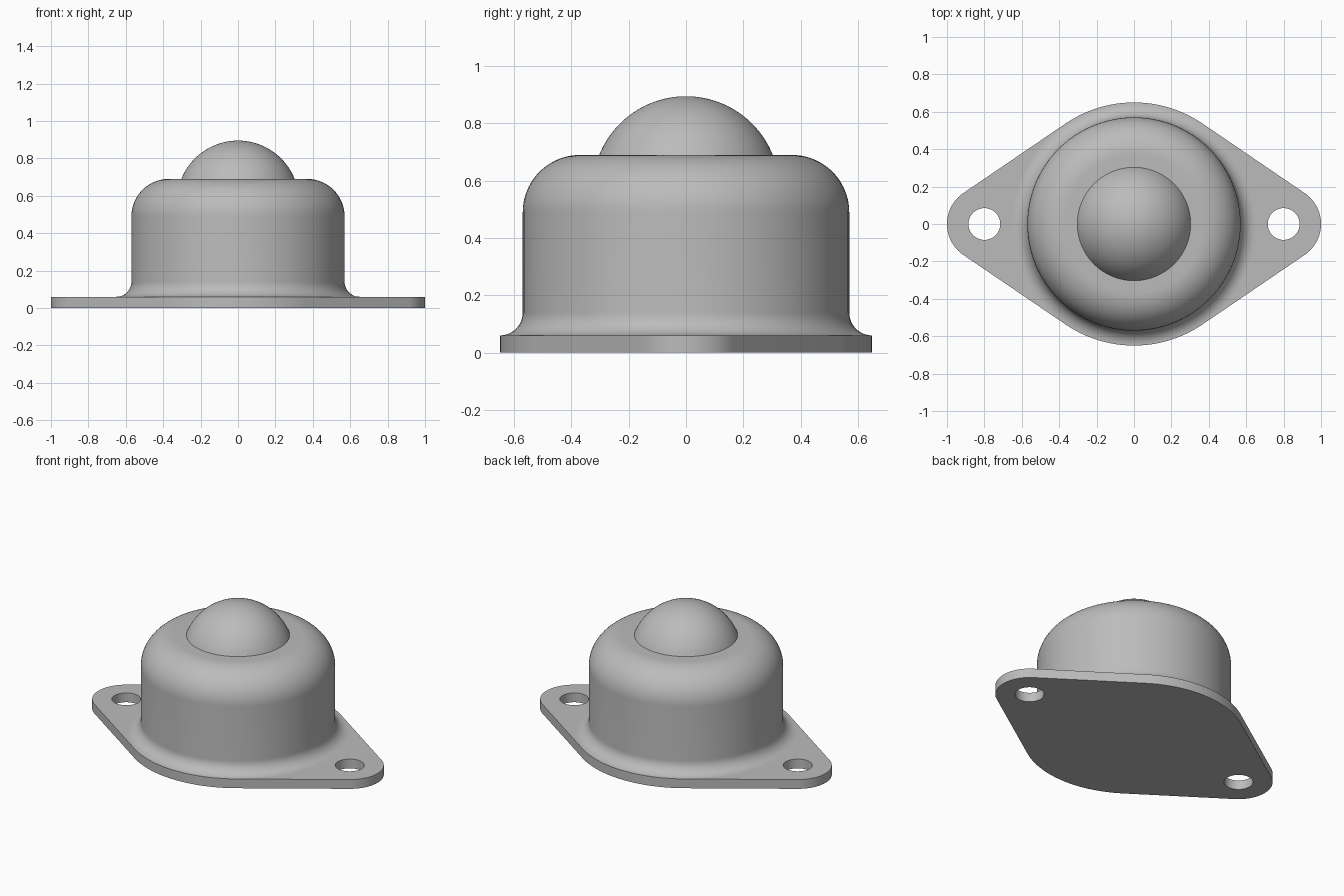
import bpy
import bmesh
from math import sin, cos, acos, pi, radians
from mathutils import Matrix

cube = bpy.data.objects.get("Cube")
if cube:
    bpy.data.objects.remove(cube, do_unlink=True)

# One plain grey metal for the whole part
steel = bpy.data.materials.new("grey_metal")
steel.use_nodes = True
GREY = (0.50, 0.50, 0.50, 1)
steel.diffuse_color = GREY
steel.node_tree.nodes["Principled BSDF"].inputs["Base Color"].default_value = GREY

PLATE_TOP, BODY_TOP, BALL_TOP = 0.06, 0.69, 0.895
BODY_R, FLANGE_R, MOUTH_R = 0.57, 0.65, 0.303
EAR_X, EAR_R, HOLE_R = 0.80, 0.20, 0.085


def arc(cx, cy, r, a0, a1, n):
    return [(cx + r * cos(a0 + (a1 - a0) * i / n),
             cy + r * sin(a0 + (a1 - a0) * i / n)) for i in range(n + 1)]


def finish(obj, angle=30):
    obj.data.materials.clear()
    obj.data.materials.append(steel)
    bpy.ops.object.select_all(action="DESELECT")
    obj.select_set(True)
    bpy.context.view_layer.objects.active = obj
    bpy.ops.object.shade_smooth_by_angle(angle=radians(angle))


def link_mesh(name, bm):
    bmesh.ops.remove_doubles(bm, verts=bm.verts, dist=1e-4)
    bmesh.ops.recalc_face_normals(bm, faces=bm.faces)
    mesh = bpy.data.meshes.new(name)
    bm.to_mesh(mesh)
    bm.free()
    obj = bpy.data.objects.new(name, mesh)
    bpy.context.collection.objects.link(obj)
    finish(obj)
    return obj


def lathe(name, profile, steps=96):
    bm = bmesh.new()
    verts = [bm.verts.new((r, 0, z)) for r, z in profile]
    edges = [bm.edges.new(pair) for pair in zip(verts, verts[1:])]
    bmesh.ops.spin(bm, geom=verts + edges, cent=(0, 0, 0), axis=(0, 0, 1),
                   angle=2 * pi, steps=steps, use_merge=False)
    obj = link_mesh(name, bm)
    # Make sure the open shells face outwards
    bm = bmesh.new()
    bm.from_mesh(obj.data)
    if sum(f.normal.dot(f.calc_center_median()) * f.calc_area() for f in bm.faces) < 0:
        bmesh.ops.reverse_faces(bm, faces=bm.faces)
        bm.to_mesh(obj.data)
    bm.free()
    return obj


# Mounting flange: tangent-joined outline with two bolt holes
t = acos((FLANGE_R - EAR_R) / EAR_X)
outline = (arc(EAR_X, 0, EAR_R, -t, t, 24)
           + arc(0, 0, FLANGE_R, t, pi - t, 36)
           + arc(-EAR_X, 0, EAR_R, pi - t, pi + t, 24)
           + arc(0, 0, FLANGE_R, pi + t, 2 * pi - t, 36))
holes = [arc(s * EAR_X, 0, HOLE_R, 0, 2 * pi, 40)[:-1] for s in (-1, 1)]

curve = bpy.data.curves.new("flange_outline", "CURVE")
curve.dimensions = "2D"
curve.fill_mode = "BOTH"
curve.extrude = PLATE_TOP / 2
for loop in [outline] + holes:
    spline = curve.splines.new("POLY")
    spline.points.add(len(loop) - 1)
    for point, (x, y) in zip(spline.points, loop):
        point.co = (x, y, 0, 1)
    spline.use_cyclic_u = True
helper = bpy.data.objects.new("flange_outline", curve)
bpy.context.collection.objects.link(helper)
depsgraph = bpy.context.evaluated_depsgraph_get()
bm = bmesh.new()
bm.from_mesh(bpy.data.meshes.new_from_object(helper.evaluated_get(depsgraph)))
bmesh.ops.transform(bm, matrix=Matrix.Translation((0, 0, PLATE_TOP / 2)), verts=bm.verts)
bpy.data.objects.remove(helper, do_unlink=True)
link_mesh("mounting_flange", bm)

# Housing: root fillet, straight wall, rounded shoulder, flat rim
fillet = FLANGE_R - BODY_R
shoulder = 0.20
housing = (arc(FLANGE_R, PLATE_TOP + fillet, fillet, 1.5 * pi, pi, 12)
           + arc(BODY_R - shoulder, BODY_TOP - shoulder, shoulder, 0, pi / 2, 20)
           + [(MOUTH_R, BODY_TOP)])
lathe("housing", housing)

# Ball: exposed cap of the rolling sphere
cap = BALL_TOP - BODY_TOP
ball_r = (MOUTH_R ** 2 + cap ** 2) / (2 * cap)
ball_z = BALL_TOP - ball_r
start = acos(MOUTH_R / ball_r)
lathe("transfer_ball", arc(0, ball_z, ball_r, start, pi / 2, 24))
